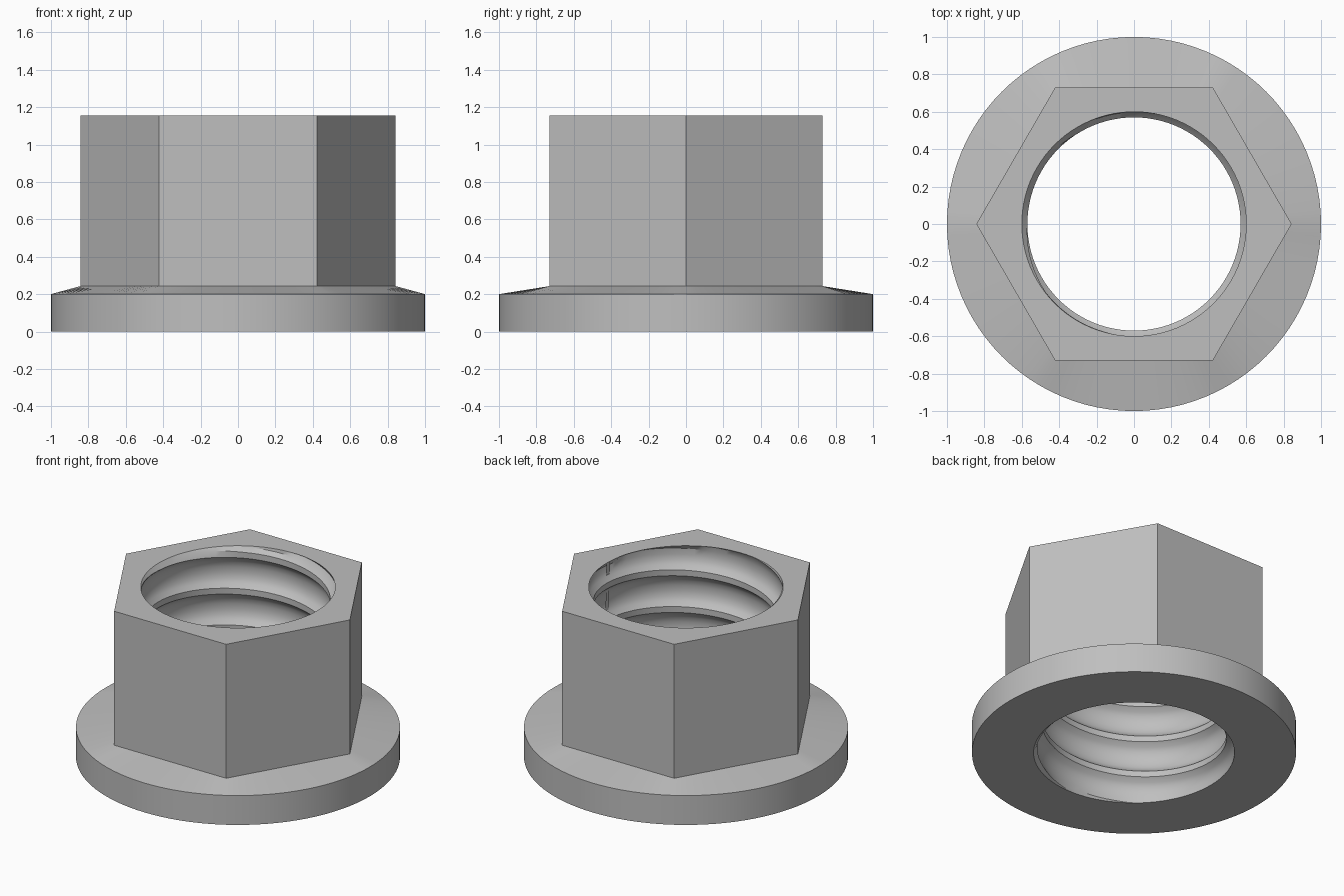
import bpy, bmesh
from math import pi, cos, sin, floor

cube = bpy.data.objects.get("Cube")
if cube:
    bpy.data.objects.remove(cube, do_unlink=True)

SEG = 96
TOP, HEX_BASE, FLANGE_EDGE = 1.155, 0.243, 0.2
FLAT = 0.73                      # half the width across flats
BORE_BOTTOM, BORE_TOP = 0.62, 0.6
CREST, ROOT, PITCH = 0.57, 0.62, 0.25

steel = bpy.data.materials.new("grey steel")
steel.use_nodes = True
steel.diffuse_color = (0.52, 0.52, 0.52, 1)
steel.node_tree.nodes["Principled BSDF"].inputs["Base Color"].default_value = steel.diffuse_color


def hex_radius(a):
    """Distance from the axis to a hexagon side at angle a."""
    side = pi / 3
    return FLAT / cos(a - floor(a / side + 1e-6) * side - side / 2)


def loft(name, rows, closed_shift=0):
    """Skin rows of points, each row a closed loop round the axis."""
    bm = bmesh.new()
    loops = [[bm.verts.new(p) for p in row] for row in rows]
    for low, high in zip(loops, loops[1:]):
        for i in range(len(low)):
            j = (i + 1) % len(low)
            # the last column meets the next turn of a helix
            step = closed_shift if j == 0 else 0
            k = loops.index(low) + step
            if k + 1 < len(loops):
                bm.faces.new((low[i], loops[k][j], loops[k + 1][j], high[i]))
    bmesh.ops.remove_doubles(bm, verts=bm.verts, dist=1e-5)
    bmesh.ops.dissolve_degenerate(bm, edges=bm.edges, dist=1e-5)
    mesh = bpy.data.meshes.new(name)
    bm.to_mesh(mesh)
    bm.free()
    obj = bpy.data.objects.new(name, mesh)
    bpy.context.collection.objects.link(obj)
    mesh.materials.append(steel)
    bpy.ops.object.select_all(action="DESELECT")
    obj.select_set(True)
    bpy.context.view_layer.objects.active = obj
    bpy.ops.object.shade_smooth_by_angle(angle=pi / 6)
    return obj


def ring(radius, z):
    """Loop of points; radius may be a number or a function of angle."""
    angles = [2 * pi * i / SEG for i in range(SEG)]
    get = radius if callable(radius) else lambda a: radius
    return [(get(a) * cos(a), get(a) * sin(a), z) for a in angles]


# Flange, sloping collar and hexagon in one skin
loft("flanged_hex_body", [
    ring(BORE_BOTTOM, 0), ring(1, 0), ring(1, FLANGE_EDGE),
    ring(hex_radius, HEX_BASE), ring(hex_radius, TOP), ring(BORE_TOP, TOP)])

# Thread profile along one pitch: broad rounded groove, narrow flat ridge
PROFILE = [(0, CREST), (0.16, CREST), (0.26, 0.597), (0.36, 0.612),
           (0.5, ROOT), (0.66, ROOT), (0.8, 0.612), (0.9, 0.597)]


def thread_row(turn, part, radius):
    row = []
    for i in range(SEG):
        a = 2 * pi * i / SEG
        z = (turn + part + i / SEG) * PITCH
        r = radius
        if z <= 0:
            z, r = 0, BORE_BOTTOM
        elif z >= TOP:
            z, r = TOP, BORE_TOP
        else:
            # lead-in chamfers at both mouths
            r = max(r, BORE_BOTTOM - z, BORE_TOP - (TOP - z))
        row.append((r * cos(a), r * sin(a), z))
    return row


# Helical thread; rows run downwards so faces look at the axis
turns = range(-2, int(TOP / PITCH) + 2)
rows = [thread_row(t, part, r) for t in turns for part, r in PROFILE]
loft("threaded_bore", rows[::-1], closed_shift=-len(PROFILE))
